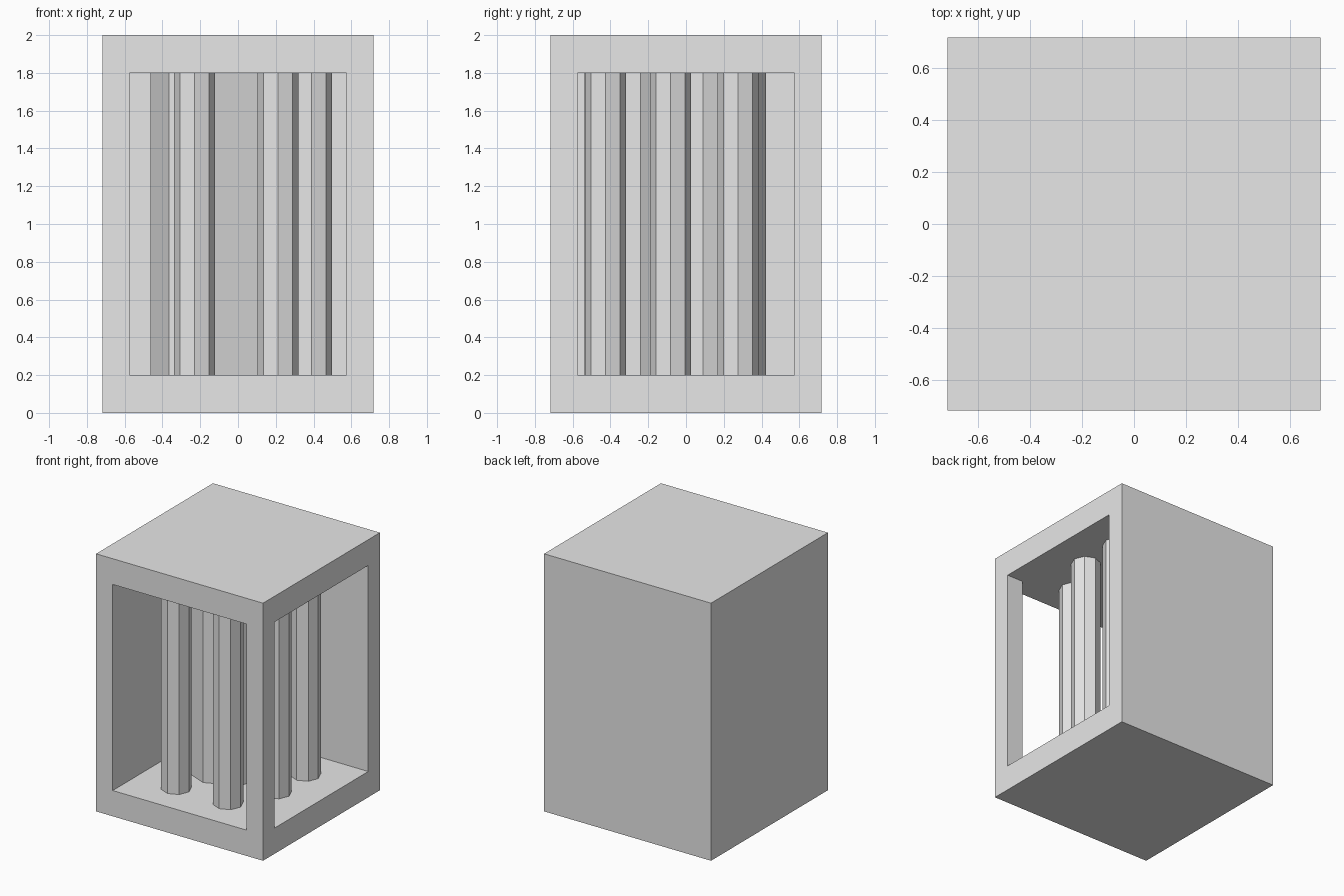
import bpy, bmesh, math

if "Cube" in bpy.data.objects:
    bpy.data.objects.remove(bpy.data.objects["Cube"])

HALF, INNER = 0.717, 0.574      # outer and inner half widths
Z0, Z1 = 0.2, 1.8               # floor and ceiling heights

grey = bpy.data.materials.new("light_grey")
grey.diffuse_color = (0.8, 0.8, 0.8, 1)
grey.use_nodes = True
grey.node_tree.nodes["Principled BSDF"].inputs["Base Color"].default_value = grey.diffuse_color


def prism(name, points, z0, z1, caps=True):
    """Upright prism from a plan outline."""
    bm = bmesh.new()
    n = len(points)
    low = [bm.verts.new((x, y, z0)) for x, y in points]
    high = [bm.verts.new((x, y, z1)) for x, y in points]
    for i in range(n):
        j = (i + 1) % n
        bm.faces.new((low[i], low[j], high[j], high[i]))
    if caps:
        bm.faces.new(low[::-1])
        bm.faces.new(high)
    mesh = bpy.data.meshes.new(name)
    bm.to_mesh(mesh)
    bm.free()
    mesh.materials.append(grey)
    obj = bpy.data.objects.new(name, mesh)
    bpy.context.collection.objects.link(obj)
    return obj


def column(name, x, y, r):
    """Octagonal column with corners on the axes, from floor to ceiling."""
    ring = [(x + r * math.cos(i * math.pi / 4), y + r * math.sin(i * math.pi / 4))
            for i in range(8)]
    return prism(name, ring, Z0, Z1, caps=False)


# Housing: a block hollowed through the front and right sides, corner post kept
housing = prism("housing", [(-HALF, -HALF), (HALF, -HALF), (HALF, HALF), (-HALF, HALF)], 0, 2)
cutter = prism("cavity_cutter", [(-INNER, -1), (INNER, -1), (INNER, -INNER),
                                 (1, -INNER), (1, INNER), (-INNER, INNER)], Z0, Z1)
cutter.hide_render = True
cutter.hide_set(True)
cut = housing.modifiers.new("cavity", 'BOOLEAN')
cut.operation = 'DIFFERENCE'
cut.solver = 'EXACT'
cut.object = cutter

# Large middle column, two columns along the front and two along the right
column("main_column", -0.13, 0.09, 0.333)
for i, (x, y) in enumerate([(-0.23, -0.428), (0.213, -0.426),
                            (0.388, -0.082), (0.388, 0.275)]):
    column(f"small_column_{i + 1}", x, y, 0.1085)
